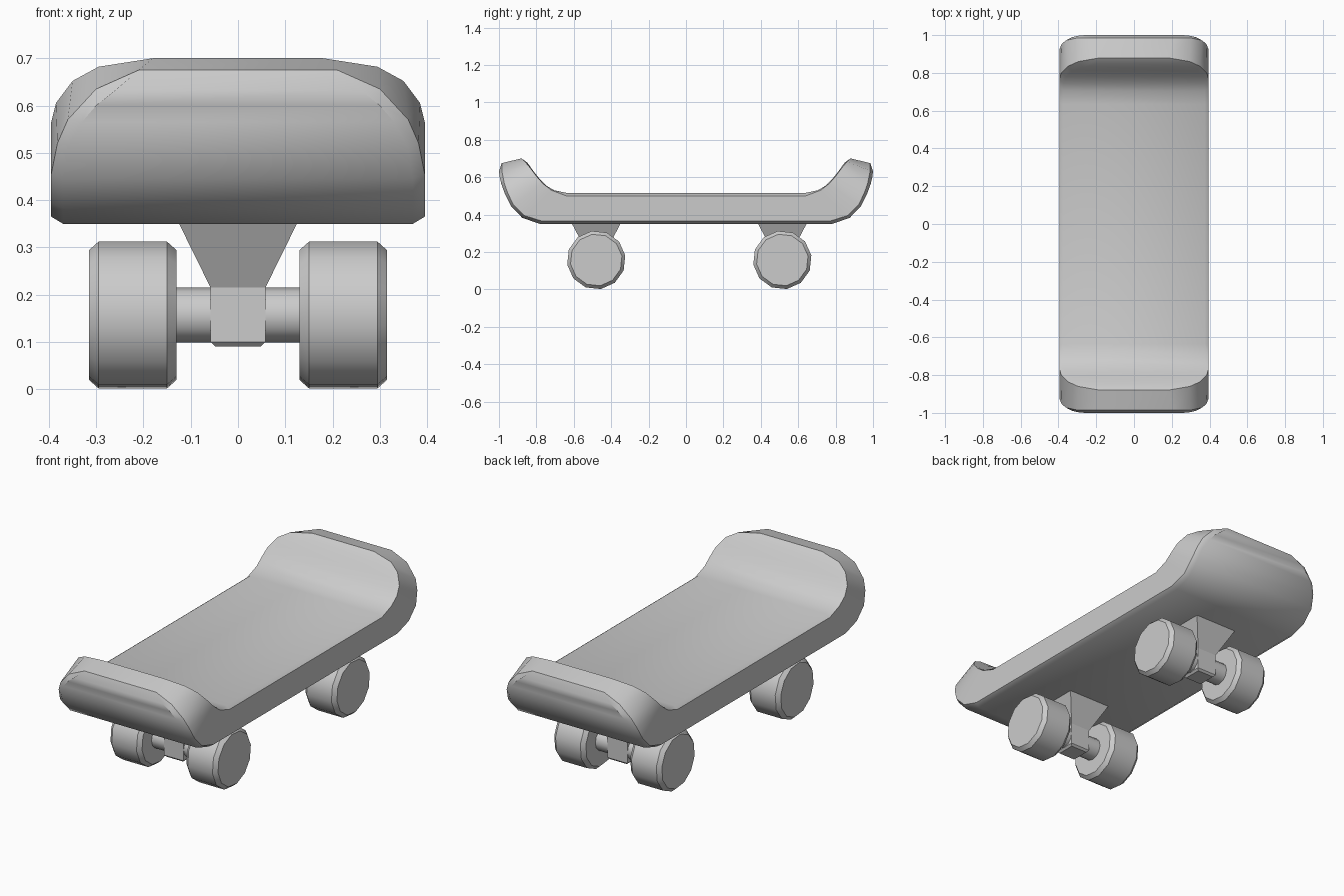
import bpy, bmesh, math

if "Cube" in bpy.data.objects:
    bpy.data.objects.remove(bpy.data.objects["Cube"])


def finish(name, bm, angle=35):
    bmesh.ops.recalc_face_normals(bm, faces=bm.faces[:])
    me = bpy.data.meshes.new(name)
    bm.to_mesh(me)
    bm.free()
    ob = bpy.data.objects.new(name, me)
    bpy.context.collection.objects.link(ob)
    bpy.ops.object.select_all(action='DESELECT')
    ob.select_set(True)
    bpy.context.view_layer.objects.active = ob
    bpy.ops.object.shade_smooth_by_angle(angle=math.radians(angle))
    return ob


# Deck: four outline layers, each as (half width, y, z) rows from bend to tip
layers = [
    # underside
    [(.37, .78, .35), (.37, .875, .382), (.37, .935, .445), (.36, .968, .51),
     (.33, .988, .565), (.30, .996, .60), (.26, 1.0, .632)],
    # lower rim
    [(.395, .77, .365), (.395, .865, .395), (.395, .925, .455), (.382, .955, .52),
     (.36, .972, .57), (.30, .985, .635), (.21, .985, .675)],
    # upper rim
    [(.395, .64, .50), (.395, .72, .53), (.395, .765, .565), (.385, .80, .605),
     (.35, .835, .652), (.295, .86, .682), (.18, .88, .70)],
    # top surface
    [(.375, .635, .515), (.375, .705, .53), (.375, .745, .553), (.36, .78, .587),
     (.33, .81, .625), (.27, .83, .652), (.20, .848, .678)],
]
bm = bmesh.new()
loops = []
for rows in layers:
    full = [(w, -y, z) for w, y, z in reversed(rows)] + rows
    right = [bm.verts.new((w, y, z)) for w, y, z in full]
    left = [bm.verts.new((-w, y, z)) for w, y, z in full]
    loops.append((right, left))
for right, left in (loops[0], loops[-1]):
    for i in range(len(right) - 1):
        bm.faces.new((right[i], right[i + 1], left[i + 1], left[i]))
for (r0, l0), (r1, l1) in zip(loops, loops[1:]):
    a, b = r0 + l0[::-1], r1 + l1[::-1]
    for i in range(len(a)):
        j = (i + 1) % len(a)
        bm.faces.new((a[i], a[j], b[j], b[i]))
finish("deck", bm)


def lathe_x(name, profile, y, z, sides, turn=0.0):
    """Closed solid turned about an x-parallel axis from (x, radius) points."""
    bm = bmesh.new()
    rings = []
    for x, r in profile:
        ring = []
        for k in range(sides):
            t = turn + 2 * math.pi * k / sides
            ring.append(bm.verts.new((x, y + r * math.sin(t), z - r * math.cos(t))))
        rings.append(ring)
    for a, b in zip(rings, rings[1:]):
        for k in range(sides):
            j = (k + 1) % sides
            bm.faces.new((a[k], a[j], b[j], b[k]))
    bm.faces.new(rings[0])
    bm.faces.new(rings[-1])
    return finish(name, bm)


def truck(name, y):
    """Tapered mount with a square block below, as stacked square sections."""
    bm = bmesh.new()
    rings = []
    for hx, hy, z in ((.048, .048, .09), (.058, .058, .10), (.058, .058, .215), (.127, .132, .355)):
        rings.append([bm.verts.new((sx * hx, y + sy * hy, z))
                      for sx, sy in ((-1, -1), (1, -1), (1, 1), (-1, 1))])
    for a, b in zip(rings, rings[1:]):
        for k in range(4):
            j = (k + 1) % 4
            bm.faces.new((a[k], a[j], b[j], b[k]))
    bm.faces.new(rings[0])
    bm.faces.new(rings[-1])
    finish(name, bm, 25)


# Trucks, axles and wheels
AXLE_Z, R = .157, .157
for end, y in (("front", -.48), ("back", .515)):
    truck(end + "_truck", y)
    lathe_x(end + "_axle", [(-.135, .058), (.135, .058)], y, AXLE_Z, 12)
    for side, s in (("left", -1), ("right", 1)):
        profile = [(s * x, r) for x, r in
                   ((.13, R - .018), (.15, R), (.295, R), (.315, R - .018))]
        lathe_x(f"{end}_{side}_wheel", profile, y, AXLE_Z, 12, math.radians(9))
